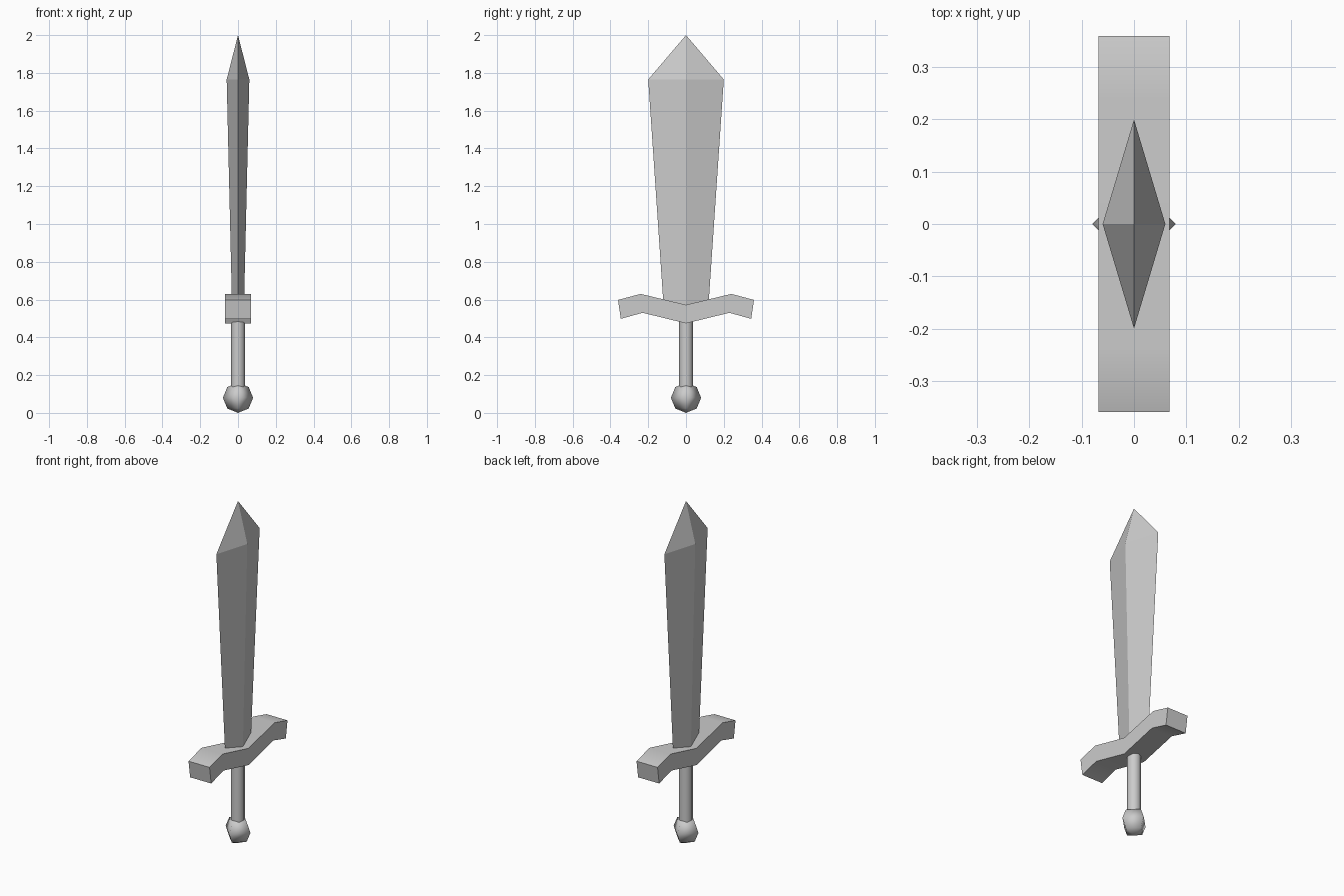
import bpy, bmesh
from math import radians

if "Cube" in bpy.data.objects:
    bpy.data.objects.remove(bpy.data.objects["Cube"])


def make_object(name, bm):
    bmesh.ops.recalc_face_normals(bm, faces=bm.faces)
    mesh = bpy.data.meshes.new(name)
    bm.to_mesh(mesh)
    bm.free()
    obj = bpy.data.objects.new(name, mesh)
    bpy.context.collection.objects.link(obj)
    return obj


def smooth(obj, angle=None):
    bpy.ops.object.select_all(action='DESELECT')
    obj.select_set(True)
    bpy.context.view_layer.objects.active = obj
    if angle is None:
        bpy.ops.object.shade_smooth()
    else:
        bpy.ops.object.shade_smooth_by_angle(angle=radians(angle))


# Blade: diamond sections widening upwards, closed by a point
bm = bmesh.new()
rings = []
for hx, hy, z in [(0.031, 0.117, 0.54), (0.06, 0.2, 1.765)]:
    rings.append([bm.verts.new(p) for p in
                  [(hx, 0, z), (0, hy, z), (-hx, 0, z), (0, -hy, z)]])
tip = bm.verts.new((0, 0, 2))
low, high = rings
bm.faces.new(low[::-1])
for i in range(4):
    j = (i + 1) % 4
    bm.faces.new((low[i], low[j], high[j], high[i]))
    bm.faces.new((high[i], high[j], tip))
make_object("blade", bm)

# Guard: bent bar, top and bottom profile points mirrored in y
half = [(0, 0.572, 0, 0.474), (0.24, 0.63, 0.23, 0.53), (0.36, 0.598, 0.345, 0.498)]
stations = [(-a, b, -c, d) for a, b, c, d in half[:0:-1]] + half
bm = bmesh.new()
loops = []
for ty, tz, by, bz in stations:
    loops.append([bm.verts.new(p) for p in
                  [(0.068, ty, tz), (-0.068, ty, tz), (-0.068, by, bz), (0.068, by, bz)]])
for a, b in zip(loops, loops[1:]):
    for i in range(4):
        j = (i + 1) % 4
        bm.faces.new((a[i], a[j], b[j], b[i]))
bm.faces.new(loops[0])
bm.faces.new(loops[-1])
smooth(make_object("guard", bm), 30)

# Grip: eight-sided rod
bpy.ops.mesh.primitive_cylinder_add(vertices=8, radius=0.038, depth=0.4, location=(0, 0, 0.32))
grip = bpy.context.object
grip.name = "grip"
smooth(grip, 60)

# Pommel: coarse four-sided ball
bpy.ops.mesh.primitive_uv_sphere_add(segments=4, ring_count=4, radius=0.08, location=(0, 0, 0.08))
pommel = bpy.context.object
pommel.name = "pommel"
smooth(pommel)
